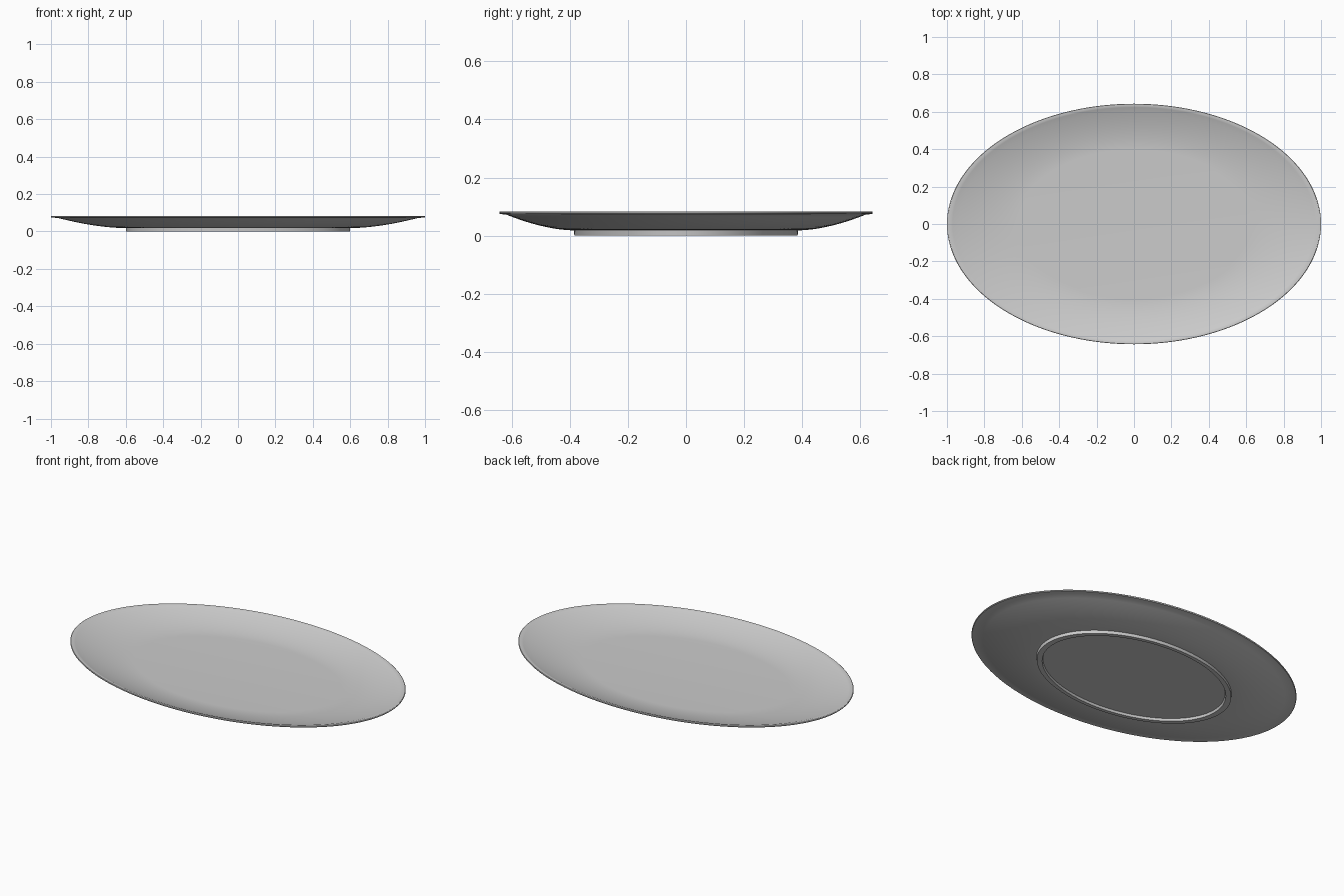
import bpy, bmesh, math

cube = bpy.data.objects.get("Cube")
if cube:
    bpy.data.objects.remove(cube, do_unlink=True)

SEGMENTS = 128
DEPTH = 0.643  # oval depth relative to its width

grey = bpy.data.materials.new("grey ceramic")
grey.use_nodes = True
colour = (0.6, 0.6, 0.6, 1)
grey.diffuse_color = colour
grey.node_tree.nodes["Principled BSDF"].inputs["Base Color"].default_value = colour


def curve(r0, z0, r1, z1, power, steps=10):
    """Side wall that leaves the flat centre gently and steepens outwards."""
    return [(r0 + (r1 - r0) * i / steps, z0 + (z1 - z0) * (i / steps) ** power)
            for i in range(steps + 1)]


def oval_lathe(name, profile):
    """Sweep a (radius, height) profile round an oval; end rings are capped."""
    bm = bmesh.new()
    rings = []
    for r, z in profile:
        rings.append([bm.verts.new((r * math.cos(a), r * DEPTH * math.sin(a), z))
                      for a in (math.tau * i / SEGMENTS for i in range(SEGMENTS))])
    for low, high in zip(rings, rings[1:]):
        for i in range(SEGMENTS):
            j = (i + 1) % SEGMENTS
            bm.faces.new((low[i], low[j], high[j], high[i]))
    bm.faces.new(rings[0][::-1])
    bm.faces.new(rings[-1])
    bmesh.ops.recalc_face_normals(bm, faces=bm.faces[:])
    mesh = bpy.data.meshes.new(name)
    bm.to_mesh(mesh)
    bm.free()
    mesh.materials.append(grey)
    obj = bpy.data.objects.new(name, mesh)
    bpy.context.collection.objects.link(obj)
    bpy.ops.object.select_all(action="DESELECT")
    obj.select_set(True)
    bpy.context.view_layer.objects.active = obj
    bpy.ops.object.shade_smooth_by_angle(angle=math.radians(30))
    return obj


# Recessed base and foot ring, then the underside, lip and inside
foot = [(0.56, 0.014), (0.565, 0), (0.598, 0), (0.6, 0.018)]
underside = curve(0.605, 0.018, 0.965, 0.073, 1.7)
lip = [(0.997, 0.074), (1.0, 0.077), (1.0, 0.081), (0.997, 0.083), (0.98, 0.083)]
inside = curve(0.62, 0.028, 0.97, 0.08, 1.7)[::-1]
oval_lathe("oval_plate", foot + underside + lip + inside)
